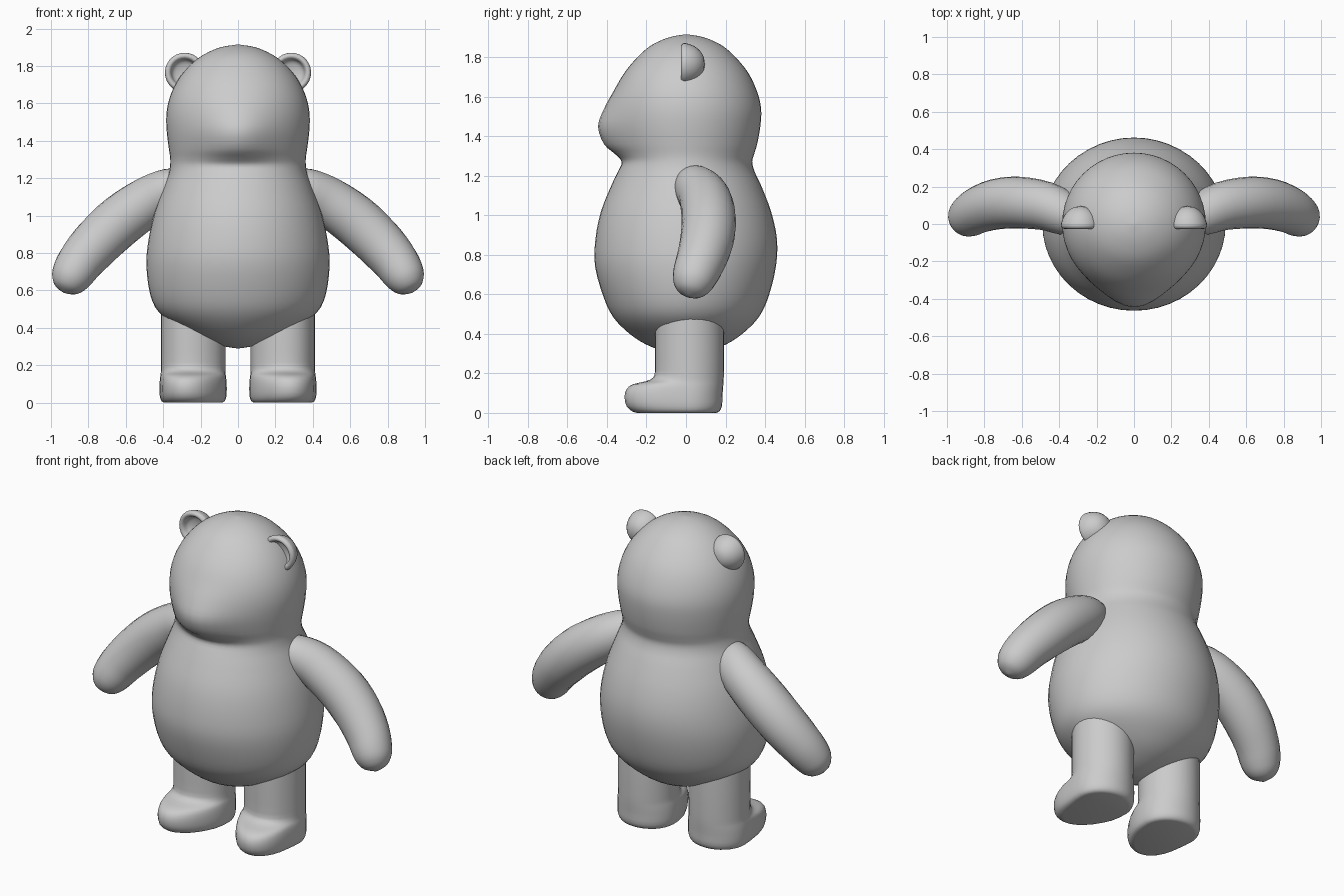
import bpy, bmesh, math
from mathutils import Vector


def smooth_rows(rows, steps):
    """Catmull-Rom interpolation between rows of numbers."""
    out = []
    for i in range(len(rows) - 1):
        a, b, c, d = (rows[max(0, min(len(rows) - 1, i + k))] for k in (-1, 0, 1, 2))
        for j in range(steps):
            t = j / steps
            out.append([q + 0.5 * t * (r - p + t * (2 * p - 5 * q + 4 * r - s
                        + t * (3 * (q - r) + s - p))) for p, q, r, s in zip(a, b, c, d)])
    return out + [list(rows[-1])]


def skin(name, rings, angle=60):
    """Bridge a list of point rings into a capped, smooth object."""
    bm = bmesh.new()
    loops = [[bm.verts.new(p) for p in ring] for ring in rings]
    n = len(loops[0])
    for a, b in zip(loops, loops[1:]):
        for i in range(n):
            bm.faces.new((a[i], a[(i + 1) % n], b[(i + 1) % n], b[i]))
    bm.faces.new(loops[0][::-1])
    bm.faces.new(loops[-1])
    bmesh.ops.recalc_face_normals(bm, faces=bm.faces)
    mesh = bpy.data.meshes.new(name)
    bm.to_mesh(mesh)
    bm.free()
    obj = bpy.data.objects.new(name, mesh)
    bpy.context.collection.objects.link(obj)
    bpy.ops.object.select_all(action='DESELECT')
    obj.select_set(True)
    bpy.context.view_layer.objects.active = obj
    bpy.ops.object.shade_smooth_by_angle(angle=math.radians(angle))
    return obj


def circle(n):
    return [(math.cos(2 * math.pi * i / n), math.sin(2 * math.pi * i / n)) for i in range(n)]


# Body and head in one skin: z, half width, back depth, front depth, snout bulge
torso = [
    (0.29, 0.003, 0.003, 0.003, 0), (0.305, 0.09, 0.09, 0.09, 0),
    (0.345, 0.2, 0.2, 0.2, 0), (0.40, 0.31, 0.285, 0.285, 0),
    (0.48, 0.42, 0.365, 0.365, 0), (0.58, 0.47, 0.415, 0.415, 0),
    (0.74, 0.49, 0.455, 0.46, 0), (0.88, 0.477, 0.46, 0.458, 0),
    (1.02, 0.445, 0.43, 0.43, 0), (1.15, 0.398, 0.38, 0.378, 0),
    (1.22, 0.372, 0.347, 0.345, 0), (1.27, 0.363, 0.335, 0.325, 0),
    (1.31, 0.363, 0.345, 0.33, 0.03), (1.36, 0.37, 0.36, 0.345, 0.07),
    (1.45, 0.381, 0.376, 0.368, 0.077), (1.54, 0.383, 0.38, 0.372, 0.042),
    (1.63, 0.366, 0.358, 0.355, 0.01), (1.72, 0.325, 0.315, 0.312, 0),
    (1.80, 0.262, 0.25, 0.245, 0), (1.86, 0.185, 0.18, 0.175, 0),
    (1.90, 0.095, 0.09, 0.085, 0), (1.915, 0.003, 0.003, 0.003, 0),
]
rings = []
for z, w, back, front, bulge in smooth_rows(torso, 3):
    ring = []
    for c, s in circle(48):
        x = w * c
        y = s * (back if s > 0 else front)
        if s < 0:
            y -= bulge * math.exp(-(x / 0.19) ** 2) * min(1, -3 * s)
        ring.append((x, y, z))
    rings.append(ring)
skin("body_and_head", rings)

# Arm path: x, y, z, radius
arm = [
    (0.27, 0.02, 1.195, 0.004), (0.29, 0.025, 1.185, 0.07), (0.35, 0.045, 1.15, 0.11),
    (0.47, 0.095, 1.085, 0.13), (0.62, 0.115, 0.98, 0.138), (0.74, 0.105, 0.87, 0.135),
    (0.83, 0.075, 0.77, 0.125), (0.88, 0.045, 0.695, 0.114), (0.905, 0.03, 0.645, 0.097),
    (0.922, 0.02, 0.607, 0.062), (0.93, 0.015, 0.588, 0.004),
]
# Leg with foot: z, half width, back, front, toe splay
leg = [
    (0.0, 0.15, 0.135, 0.265), (0.008, 0.168, 0.152, 0.29), (0.035, 0.178, 0.165, 0.318),
    (0.08, 0.18, 0.167, 0.328), (0.12, 0.178, 0.17, 0.318), (0.145, 0.175, 0.172, 0.285),
    (0.16, 0.173, 0.173, 0.22), (0.18, 0.172, 0.174, 0.182), (0.22, 0.172, 0.175, 0.174),
    (0.35, 0.172, 0.176, 0.174), (0.55, 0.172, 0.172, 0.172),
]
# Ear lathe: radius, y
ear = [
    (0.002, 0.095), (0.035, 0.09), (0.065, 0.072), (0.09, 0.042), (0.104, 0.005),
    (0.105, -0.012), (0.096, -0.024), (0.083, -0.024), (0.073, -0.012),
    (0.066, 0.008), (0.045, 0.022), (0.002, 0.028),
]

for side, label in ((1, "left"), (-1, "right")):
    # Arm
    path = smooth_rows(arm, 3)
    rings = []
    for i, (x, y, z, r) in enumerate(path):
        ahead = Vector(path[min(i + 1, len(path) - 1)][:3])
        tangent = ahead - Vector(path[max(i - 1, 0)][:3])
        turn = tangent.to_track_quat('Z', 'Y')
        pts = [Vector((x, y, z)) + turn @ Vector((r * c, r * s, 0)) for c, s in circle(24)]
        rings.append([(side * p.x, p.y, p.z) for p in pts])
    skin(label + "_arm", rings)

    # Leg and foot, toes turned slightly outward
    rings = []
    for z, w, back, front in smooth_rows(leg, 2):
        ring = []
        for c, s in circle(32):
            y = s * (back if s > 0 else front)
            splay = 0.16 * max(0, -y - 0.1)
            ring.append((side * (0.24 + w * c + splay), y + 0.017, z))
        rings.append(ring)
    skin(label + "_leg", rings)

    # Ear with hollow front
    rings = [[(side * (0.285 + r * c), y, 1.765 + r * s) for c, s in circle(28)]
             for r, y in smooth_rows(ear, 2)]
    skin(label + "_ear", rings)
